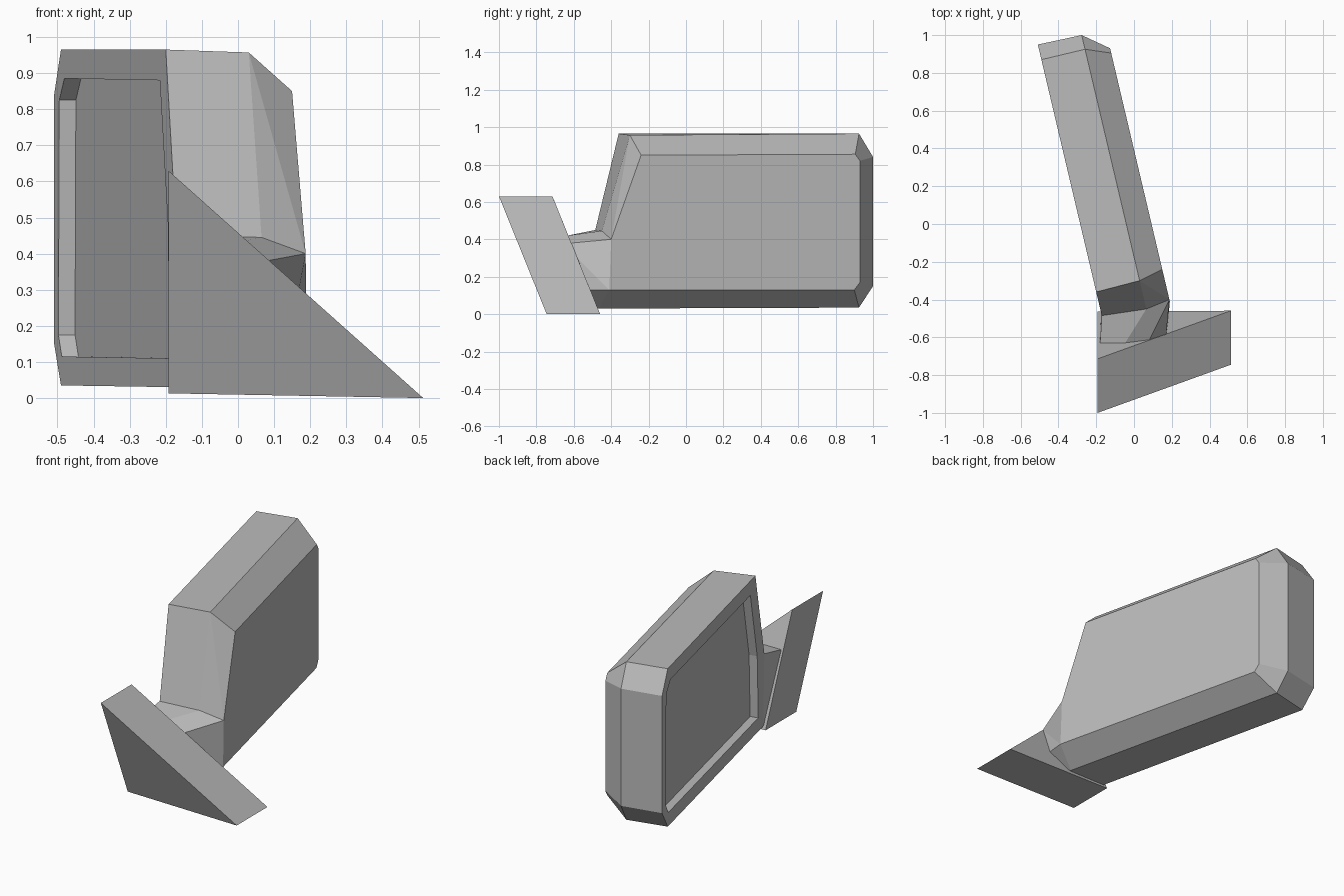
import bpy, bmesh

cube = bpy.data.objects.get("Cube")
if cube:
    bpy.data.objects.remove(cube, do_unlink=True)

grey = bpy.data.materials.new("plain grey")
grey.use_nodes = True
colour = (0.5, 0.5, 0.5, 1)
grey.diffuse_color = colour
grey.node_tree.nodes["Principled BSDF"].inputs["Base Color"].default_value = colour

SLOPE = -0.236  # sideways lean of the housing along y


def section(x0, outline):
    """Place a (y, z) outline on a leaning upright plane."""
    return [(x0 + SLOPE * y, y, z) for y, z in outline]


def loft(bm, rings, closed=True):
    """Join rings of equal length with quads."""
    for a, b in zip(rings, rings[1:]):
        n = len(a)
        for i in range(n if closed else n - 1):
            j = (i + 1) % n
            bm.faces.new((a[i], a[j], b[j], b[i]))


def finish(name, bm):
    bmesh.ops.recalc_face_normals(bm, faces=bm.faces[:])
    mesh = bpy.data.meshes.new(name)
    bm.to_mesh(mesh)
    bm.free()
    mesh.materials.append(grey)
    obj = bpy.data.objects.new(name, mesh)
    bpy.context.collection.objects.link(obj)
    return obj


# Outlines start at the top front corner and run to the back, down and forward
rim = section(-0.285, [(-0.36, 0.965), (0.87, 0.965), (0.95, 0.84), (0.95, 0.15),
                       (0.87, 0.035), (-0.47, 0.03), (-0.485, 0.45)])
middle = section(-0.041, [(-0.30, 0.957), (0.925, 0.965), (1.0, 0.84), (1.0, 0.15),
                          (0.925, 0.035), (-0.465, 0.03), (-0.45, 0.445)])
outer = section(0.093, [(-0.24, 0.85), (0.905, 0.855), (0.93, 0.82), (0.93, 0.17),
                        (0.90, 0.13), (-0.41, 0.13), (-0.40, 0.40)])
opening = section(-0.285, [(-0.29, 0.88), (0.83, 0.885), (0.89, 0.825), (0.90, 0.175),
                           (0.86, 0.115), (-0.40, 0.11), (-0.385, 0.48)])
glass = [(x + 0.046, y + 0.01, z) for x, y, z in opening]

# Housing with recessed mirror face
bm = bmesh.new()
rings = [[bm.verts.new(p) for p in ring] for ring in (glass, opening, rim, middle, outer)]
loft(bm, rings[:4])
mid, out = rings[3], rings[4]
loft(bm, [mid, out], closed=False)
bm.faces.new((mid[0], out[0], out[6]))
bm.faces.new((mid[0], out[6], mid[6]))
bm.faces.new(rings[0])
bm.faces.new(out)
finish("mirror_housing", bm)

# Neck from the lower front of the housing to the mounting wedge
bm = bmesh.new()
body = [bm.verts.new(p) for p in
        (rim[5], rim[6], middle[6], outer[6], outer[5], middle[5])]
foot = [bm.verts.new(p) for p in
        ((-0.18, -0.475, 0.03), (-0.18, -0.635, 0.42), (-0.05, -0.635, 0.42),
         (0.08, -0.615, 0.38), (0.17, -0.587, 0.305), (0.18, -0.515, 0.13),
         (0.07, -0.475, 0.03))]
loft(bm, [body[:5], foot[:5]], closed=False)
bm.faces.new((body[4], foot[5], foot[4]))
bm.faces.new((body[4], body[5], foot[6], foot[5]))
bm.faces.new((body[5], body[0], foot[0], foot[6]))
bm.faces.new(body)
bm.faces.new(foot)
finish("neck", bm)

# Triangular mounting wedge, swept front to back
bm = bmesh.new()
triangle = [(-0.193, -1.0, 0.63), (0.513, -0.745, 0.0), (-0.193, -0.75, 0.013)]
front = [bm.verts.new(p) for p in triangle]
back = [bm.verts.new((x, y + 0.286, z)) for x, y, z in triangle]
loft(bm, [front, back])
bm.faces.new(front)
bm.faces.new(back)
finish("mounting_wedge", bm)
